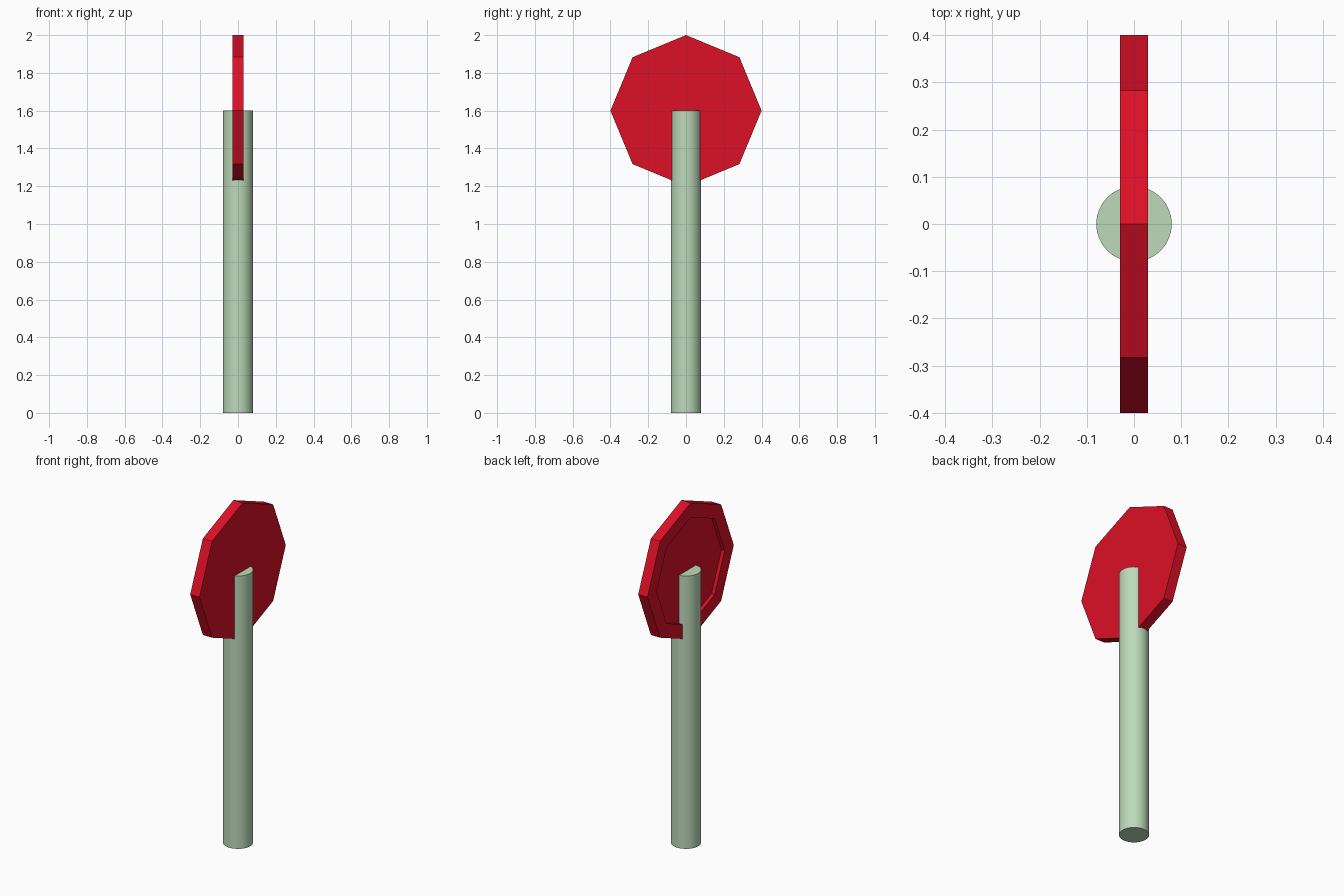
import bpy
import bmesh
import math
from mathutils import Matrix

if "Cube" in bpy.data.objects:
    bpy.data.objects.remove(bpy.data.objects["Cube"])


def material(name, rgb):
    m = bpy.data.materials.new(name)
    m.diffuse_color = (*rgb, 1.0)
    m.use_nodes = True
    m.node_tree.nodes["Principled BSDF"].inputs["Base Color"].default_value = m.diffuse_color
    return m


def finish(bm, name, mat):
    me = bpy.data.meshes.new(name)
    bmesh.ops.recalc_face_normals(bm, faces=bm.faces[:])
    bm.to_mesh(me)
    bm.free()
    me.materials.append(mat)
    ob = bpy.data.objects.new(name, me)
    bpy.context.collection.objects.link(ob)
    return ob


green = material("pale green", (0.51, 0.70, 0.49))
red = material("bright red", (0.72, 0.005, 0.02))

# Round post
bm = bmesh.new()
bmesh.ops.create_cone(bm, cap_ends=True, segments=32, radius1=0.08, radius2=0.08,
                      depth=1.6, matrix=Matrix.Translation((0, 0, 0.8)))
post = finish(bm, "post", green)
bpy.context.view_layer.objects.active = post
post.select_set(True)
bpy.ops.object.shade_smooth_by_angle(angle=math.radians(30))

# Octagonal sign plate with a shallow recess on its left face:
# rings are (x, radius), running from the flat right face to the recess floor
rings = [(0.03, 0.4), (-0.03, 0.4), (-0.03, 0.315), (-0.01, 0.315)]
bm = bmesh.new()
loops = [[bm.verts.new((x, r * math.sin(k * math.pi / 4), 1.6 + r * math.cos(k * math.pi / 4)))
          for k in range(8)] for x, r in rings]
for a, b in zip(loops, loops[1:]):
    for k in range(8):
        n = (k + 1) % 8
        bm.faces.new((a[k], a[n], b[n], b[k]))
bm.faces.new(loops[0])
bm.faces.new(loops[-1])
finish(bm, "sign_plate", red)
